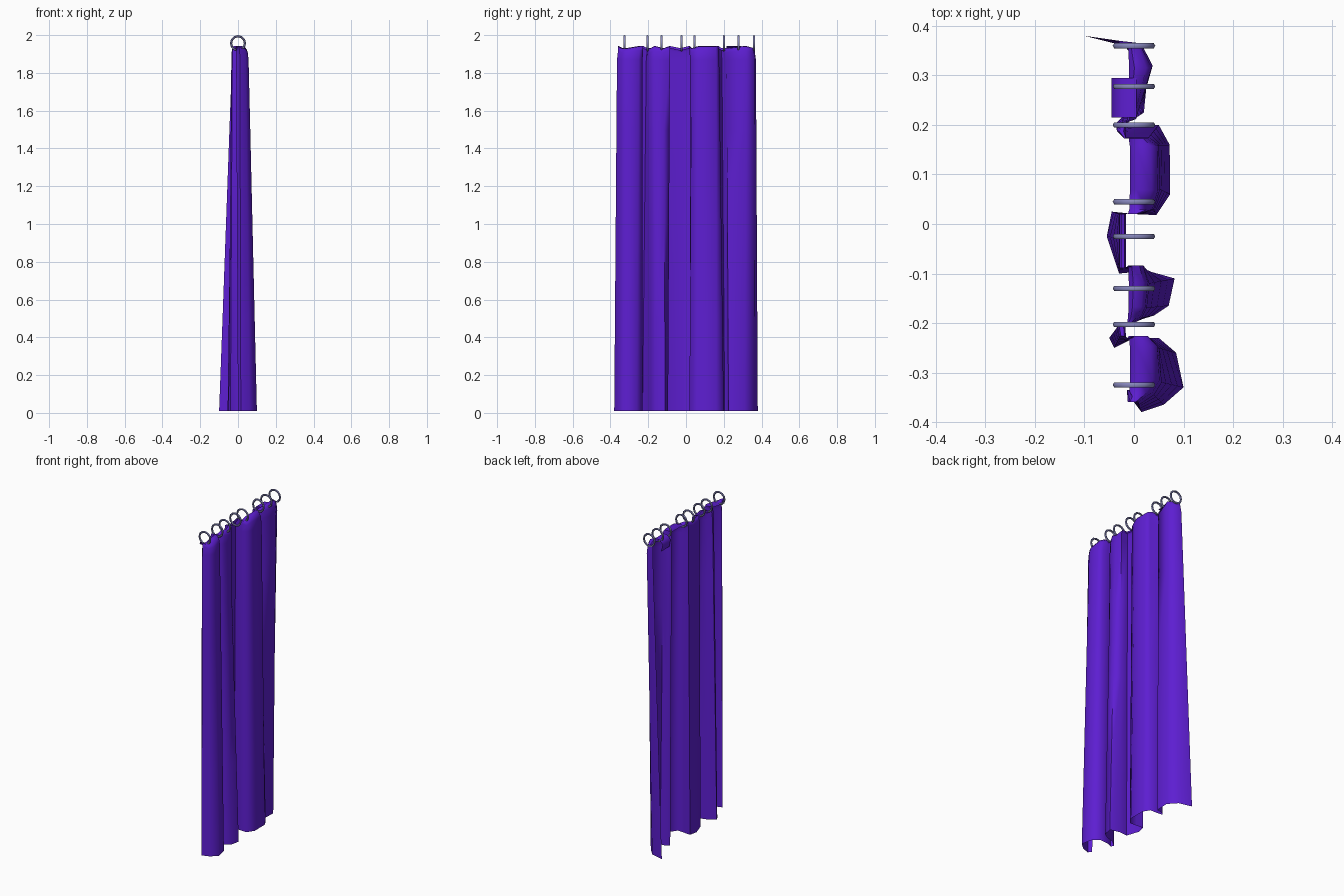
import bpy, bmesh
from math import pi


def material(name, color):
    m = bpy.data.materials.new(name)
    m.diffuse_color = color
    return m


cloth = material("purple_cloth", (0.11, 0.013, 0.64, 1))
metal = material("ring_metal", (0.25, 0.25, 0.52, 1))

# Pleat line: hem x, hem y, heading x, heading y
PLEATS = [
    (0.00, -0.36, -0.01, -0.34), (0.015, -0.38, 0.01, -0.365), (0.06, -0.365, 0.04, -0.345),
    (0.10, -0.33, 0.055, -0.32), (0.085, -0.26, 0.05, -0.25), (0.05, -0.23, 0.03, -0.23),
    (-0.01, -0.235, -0.01, -0.235), (-0.04, -0.25, -0.03, -0.23), (-0.05, -0.23, -0.035, -0.21),
    (-0.01, -0.20, -0.005, -0.205), (0.04, -0.185, 0.015, -0.19), (0.07, -0.165, 0.025, -0.17),
    (0.082, -0.11, 0.03, -0.12), (0.02, -0.095, 0.02, -0.085), (-0.03, -0.10, -0.03, -0.09),
    (-0.055, -0.025, -0.03, -0.03), (-0.045, 0.025, -0.03, 0.02), (0.00, 0.02, 0.01, 0.02),
    (0.045, 0.018, 0.04, 0.03), (0.073, 0.06, 0.052, 0.07), (0.072, 0.16, 0.05, 0.16),
    (0.05, 0.20, 0.03, 0.175), (0.00, 0.20, -0.02, 0.175), (-0.035, 0.205, -0.035, 0.19),
    (-0.02, 0.22, -0.025, 0.205), (0.02, 0.225, 0.005, 0.215), (0.025, 0.31, 0.038, 0.32),
    (-0.02, 0.36, 0.015, 0.365), (-0.10, 0.38, -0.03, 0.37),
]
# Rows up the curtain: height, blend toward heading, depth factor (rolls back at the top)
ROWS = [(0.01, 0, 1), (0.5, 0.26, 1), (1.0, 0.52, 1), (1.5, 0.78, 1), (1.87, 0.98, 1),
        (1.92, 1, 0.95), (1.94, 1, 0.75), (1.943, 1, 0.3), (1.93, 1, 0.1)]
ROLL_X = -0.015   # line the heading rolls back to
RINGS = (-0.325, -0.203, -0.13, -0.025, 0.045, 0.2, 0.278, 0.36)


def cloth_point(pleat, row):
    a, b, c, d = pleat
    z, t, depth = row
    x = (a + (c - a) * t) * depth + ROLL_X * (1 - depth)
    y = b + (d - b) * t
    if z > 1.9:      # round the outer corners, sag slightly at the rings
        y *= 0.985
        if min(abs(y - r) for r in RINGS) < 0.02:
            z -= 0.012
    return x, y, z


bm = bmesh.new()
grid = [[bm.verts.new(cloth_point(p, row)) for p in PLEATS] for row in ROWS]
for lo, hi in zip(grid, grid[1:]):
    for i in range(len(lo) - 1):
        bm.faces.new((lo[i], lo[i + 1], hi[i + 1], hi[i]))
# Loose heading flap turned over to the back near the far end
flap = [[bm.verts.new((x, y, z)) for y in (0.215, 0.25, 0.295)]
        for x, z in ((0.005, 1.942), (-0.025, 1.94), (-0.045, 1.915), (-0.035, 1.87))]
for lo, hi in zip(flap, flap[1:]):
    for i in range(2):
        bm.faces.new((lo[i], lo[i + 1], hi[i + 1], hi[i]))
mesh = bpy.data.meshes.new("curtain")
bm.to_mesh(mesh)
bm.free()
curtain = bpy.data.objects.new("curtain", mesh)
bpy.context.collection.objects.link(curtain)
mesh.materials.append(cloth)
bpy.context.view_layer.objects.active = curtain
curtain.select_set(True)
bpy.ops.object.shade_smooth_by_angle(angle=pi / 3)

# Hanging rings
for k, y in enumerate(RINGS):
    bpy.ops.mesh.primitive_torus_add(location=(0, y, 1.957), rotation=(pi / 2, 0, 0),
                                     major_segments=12, minor_segments=6,
                                     major_radius=0.037, minor_radius=0.006)
    ring = bpy.context.object
    ring.name = f"curtain_ring_{k + 1}"
    ring.data.materials.append(metal)
    bpy.ops.object.shade_smooth_by_angle(angle=pi / 3)
